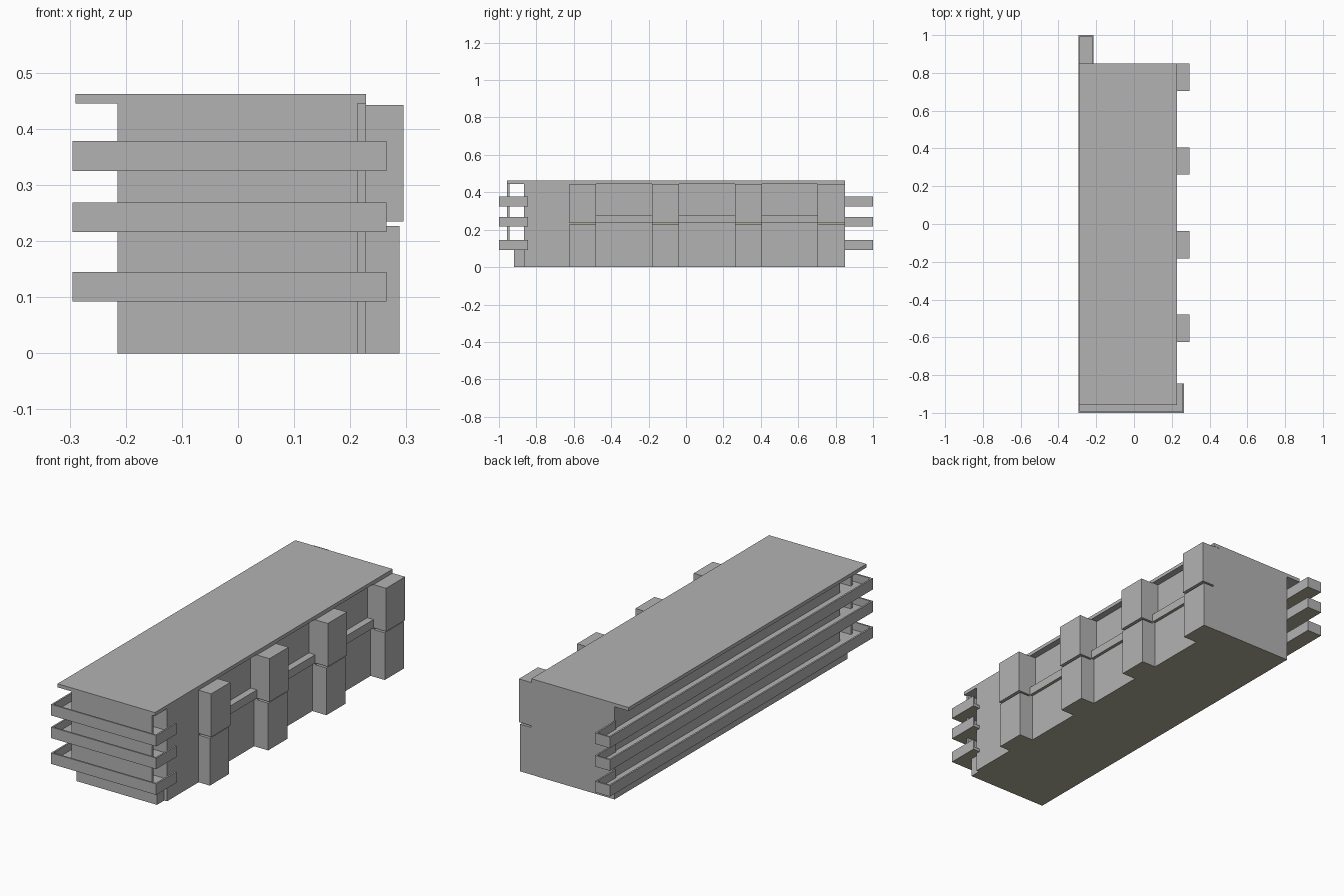
import bpy
import bmesh
from mathutils import Vector

old = bpy.data.objects.get("Cube")
if old:
    bpy.data.objects.remove(old, do_unlink=True)


def material(name, color):
    m = bpy.data.materials.new(name)
    m.use_nodes = True
    m.diffuse_color = (*color, 1)
    m.node_tree.nodes["Principled BSDF"].inputs["Base Color"].default_value = (*color, 1)
    return m


GREY = material("concrete_grey", (0.45, 0.45, 0.45))
OLIVE = material("warm_stone", (0.44, 0.42, 0.31))


def boxes(name, spans, warm_underside=False, main=GREY):
    """One object made of boxes, each given as x, y and z spans."""
    bm = bmesh.new()
    for span in spans:
        low, high = (Vector(c) for c in zip(*span))
        made = bmesh.ops.create_cube(bm, size=1)
        for v in made["verts"]:
            v.co = Vector(h if c > 0 else l for c, l, h in zip(v.co, low, high))
    bm.normal_update()
    if warm_underside:
        for f in bm.faces:
            f.material_index = int(f.normal.z < -0.5)
    mesh = bpy.data.meshes.new(name)
    bm.to_mesh(mesh)
    bm.free()
    mesh.materials.append(main)
    mesh.materials.append(OLIVE)
    obj = bpy.data.objects.new(name, mesh)
    bpy.context.collection.objects.link(obj)
    return obj


LEFT, WALL, FRONT, BACK, EAVES = -0.215, 0.228, -0.865, 0.85, 0.445
bays = [-0.625 + 0.443 * i for i in range(4)]
BAY = 0.145

# Main volume, plinth and roof
boxes("main_body", [((LEFT, 0.195), (FRONT, BACK), (0, EAVES))], True)
boxes("front_plinth", [((LEFT, 0.213), (-0.92, FRONT), (0, 0.1))], True)
boxes("front_screen_wall", [((LEFT, 0.213), (-0.957, -0.945), (0.1, EAVES))])
boxes("flat_roof", [((-0.29, WALL), (-0.957, BACK), (EAVES, 0.462))])

# Street side wall: solid end, piers behind the bays, panels between them
boxes("end_wall", [((0.195, WALL), (FRONT, bays[0]), (0, EAVES))], True)
boxes("piers", [((0.195, WALL), (y, y + BAY), (0, EAVES)) for y in bays], True)
gaps = [(a + BAY, b) for a, b in zip(bays, bays[1:])]
boxes("lower_panels", [((0.195, 0.213), g, (0, 0.235)) for g in gaps], True)
boxes("parapets", [((0.195, WALL), g, (0.235, 0.275)) for g in gaps], True)

# Projecting bays on two storeys with a shadow gap between
boxes("lower_bays", [((WALL, 0.288), (y, y + BAY), (0, 0.227)) for y in bays], True)
boxes("upper_bays", [((WALL, 0.295), (y, y + BAY), (0.235, 0.443)) for y in bays])
boxes("gap_strips", [((WALL, 0.23), (y, y + BAY), (0.227, 0.235)) for y in bays], main=OLIVE)

# Wrap-around balconies: floor slab with thin parapet
T = 0.008
for name, z in (("lower", 0.092), ("middle", 0.216), ("upper", 0.325)):
    top, floor = z + 0.053, z + 0.015
    boxes(name + "_balcony_floor", [
        ((-0.295, LEFT), (-1, 1), (z, floor)),
        ((LEFT, 0.265), (-1, FRONT), (z, floor)),
        ((WALL, 0.265), (FRONT, -0.845), (z, floor)),
    ], True)
    boxes(name + "_balcony_parapet", [
        ((-0.295, 0.265), (-1, -1 + T), (z, top)),
        ((-0.295, -0.295 + T), (-1 + T, 1), (z, top)),
        ((0.265 - T, 0.265), (-1 + T, -0.845), (z, top)),
        ((-0.295 + T, LEFT), (1 - T, 1), (z, top)),
        ((LEFT - T, LEFT), (BACK, 1 - T), (z, top)),
    ], True)
